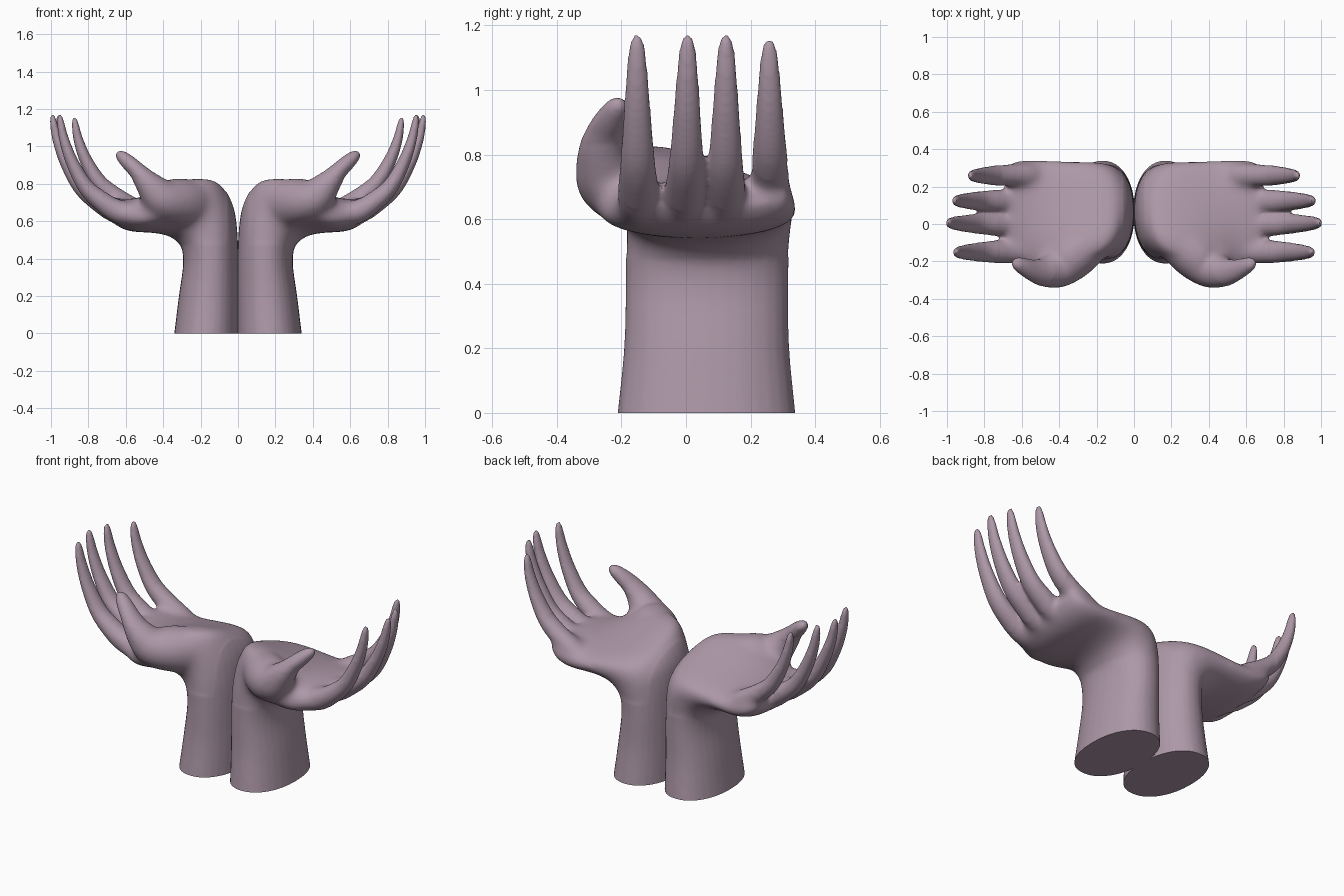
import bpy
import bmesh
import math
from mathutils import Vector, Matrix

SEGMENTS = 32
STEPS = 6

default_cube = bpy.data.objects.get("Cube")
if default_cube:
    bpy.data.objects.remove(default_cube, do_unlink=True)

# One plain clay colour for everything
clay = bpy.data.materials.new("mauve_clay")
clay.use_nodes = True
colour = (0.42, 0.315, 0.39, 1.0)
clay.diffuse_color = colour
shader = clay.node_tree.nodes["Principled BSDF"]
shader.inputs["Base Color"].default_value = colour
shader.inputs["Roughness"].default_value = 0.6


def spline(keys):
    """Catmull-Rom interpolation through rows of numbers."""
    rows = []
    last = len(keys) - 1
    for i in range(last):
        before, start, end, after = (keys[max(0, min(last, i + k))] for k in (-1, 0, 1, 2))
        for s in range(STEPS):
            t = s / STEPS
            rows.append([b + 0.5 * t * (c - a + t * (2 * a - 5 * b + 4 * c - d
                         + t * (3 * (b - c) + d - a)))
                         for a, b, c, d in zip(before, start, end, after)])
    rows.append(list(keys[last]))
    return rows


def round_power(value, power):
    return math.copysign(abs(value) ** power, value)


def loft(bm, rings):
    """Skin a closed body over rings of points."""
    loops = [[bm.verts.new(p) for p in ring] for ring in rings]
    for a, b in zip(loops, loops[1:]):
        for i in range(SEGMENTS):
            j = (i + 1) % SEGMENTS
            bm.faces.new((a[i], a[j], b[j], b[i]))
    bm.faces.new(loops[0])
    bm.faces.new(loops[-1])


def add_palm(bm, keys):
    """Forearm and palm: each row is heel x z, knuckle x z, front y, back y, front rise."""
    rings = []
    for ox, oz, ix, iz, front, back, rise in spline(keys):
        heel, under = Vector((ox, 0, oz)), Vector((ix, 0, iz))
        middle, reach = (heel + under) / 2, (heel - under) / 2
        ring = []
        for i in range(SEGMENTS):
            angle = math.tau * i / SEGMENTS
            side = round_power(math.cos(angle), 0.92)
            up = round_power(math.sin(angle), 0.92)
            p = middle + reach * up
            p.y = (front + back) / 2 + side * (back - front) / 2
            p.z += rise * ((1 - side) / 2) ** 2 * max(up, 0)
            ring.append(p)
        rings.append(ring)
    loft(bm, rings)


def add_digit(bm, keys):
    """Finger or thumb: each row is centre x y z, half width, half thickness."""
    rows = spline(keys)
    centres = [Vector(r[:3]) for r in rows]
    rings = []
    for i, (c, row) in enumerate(zip(centres, rows)):
        along = (centres[min(i + 1, len(rows) - 1)] - centres[max(i - 1, 0)]).normalized()
        side = Vector((0, 1, 0))
        side = (side - along * side.dot(along)).normalized()
        normal = along.cross(side)
        rings.append([c + side * row[3] * math.cos(math.tau * k / SEGMENTS)
                      + normal * row[4] * math.sin(math.tau * k / SEGMENTS)
                      for k in range(SEGMENTS)])
    loft(bm, rings)


bm = bmesh.new()

# Forearm, wrist, heel and palm
add_palm(bm, [
    (-.004, -.06, .35, -.06, -.217, .345, 0),
    (-.004, .0, .341, .0, -.212, .339, 0),
    (-.004, .2, .316, .2, -.192, .32, 0),
    (-.002, .4, .294, .36, -.187, .317, 0),
    (.006, .57, .3, .45, -.187, .32, 0),
    (.03, .67, .33, .495, -.185, .328, .08),
    (.09, .73, .37, .52, -.2, .334, .17),
    (.19, .738, .43, .535, -.235, .338, .2),
    (.32, .725, .5, .54, -.275, .342, .19),
    (.44, .71, .56, .543, -.27, .346, .12),
    (.54, .71, .61, .555, -.235, .346, .04),
    (.62, .72, .66, .585, -.21, .338, 0),
    (.67, .72, .695, .635, -.18, .31, 0),
])

# Fingers share one curl; each has its own position, reach and height
curl = [(0, .62, .06, .055), (.2, .645, .068, .066), (.38, .685, .064, .058),
        (.64, .775, .054, .045), (.82, .905, .044, .035), (.93, 1.03, .035, .027),
        (.98, 1.13, .025, .019), (.99, 1.17, .011, .01)]
fingers = [(-.145, -.152, .54, .957, .0), (-.006, .005, .54, .996, .0),
           (.12, .124, .54, .962, .0), (.262, .258, .49, .878, .04)]
for base_y, tip_y, base_x, tip_x, lift in fingers:
    add_digit(bm, [(base_x + (tip_x - base_x) * t, base_y + (tip_y - base_y) * t,
                    z + lift * t * (4 * (1 - t) - .4), w, d)
                   for t, z, w, d in curl])

# Thumb, with the muscle at its root
add_digit(bm, [
    (.1, -.02, .67, .06, .07),
    (.19, -.07, .685, .1, .125),
    (.30, -.15, .70, .128, .128),
    (.40, -.23, .72, .115, .11),
    (.475, -.257, .792, .084, .076),
    (.535, -.25, .865, .061, .048),
    (.59, -.228, .918, .047, .04),
    (.628, -.21, .953, .033, .029),
    (.642, -.202, .972, .012, .012),
])
bmesh.ops.recalc_face_normals(bm, faces=bm.faces)
mesh = bpy.data.meshes.new("hand_parts")
bm.to_mesh(mesh)
bm.free()

# Fuse the parts into one soft skin
rough = bpy.data.objects.new("hand_parts", mesh)
bpy.context.collection.objects.link(rough)
fuse = rough.modifiers.new("fuse", "REMESH")
fuse.mode = "VOXEL"
fuse.voxel_size = 0.01
soften = rough.modifiers.new("soften", "SMOOTH")
soften.factor = 0.5
soften.iterations = 6
bpy.context.view_layer.update()
skin = bpy.data.meshes.new_from_object(
    rough.evaluated_get(bpy.context.evaluated_depsgraph_get()))
bpy.data.objects.remove(rough, do_unlink=True)

bm = bmesh.new()
bm.from_mesh(skin)

# Blend the thumb root, webbing and knuckles into the palm
for reach in (.65, .67, .69, .72):
    blend = [v for v in bm.verts if .06 < v.co.x < reach and .48 < v.co.z < reach + .12]
    for _ in range(10):
        bmesh.ops.smooth_vert(bm, verts=blend, factor=0.5,
                              use_axis_x=True, use_axis_y=True, use_axis_z=True)

# Cut the forearm flat at the floor
cut = bmesh.ops.bisect_plane(bm, geom=bm.verts[:] + bm.edges[:] + bm.faces[:],
                             plane_co=(0, 0, 0), plane_no=(0, 0, 1), clear_inner=True)
rim = [e for e in cut["geom_cut"] if isinstance(e, bmesh.types.BMEdge)]
bmesh.ops.holes_fill(bm, edges=rim, sides=0)
bmesh.ops.recalc_face_normals(bm, faces=bm.faces)
bm.to_mesh(skin)
bm.free()
skin.materials.clear()
skin.materials.append(clay)

# Left hand and its mirror image
other = skin.copy()
other.transform(Matrix.Scale(-1, 4, (1, 0, 0)))
other.flip_normals()
for name, data in (("left_hand", skin), ("right_hand", other)):
    data.name = name
    hand = bpy.data.objects.new(name, data)
    bpy.context.collection.objects.link(hand)
    bpy.ops.object.select_all(action="DESELECT")
    hand.select_set(True)
    bpy.context.view_layer.objects.active = hand
    bpy.ops.object.shade_smooth_by_angle(angle=math.radians(50))
